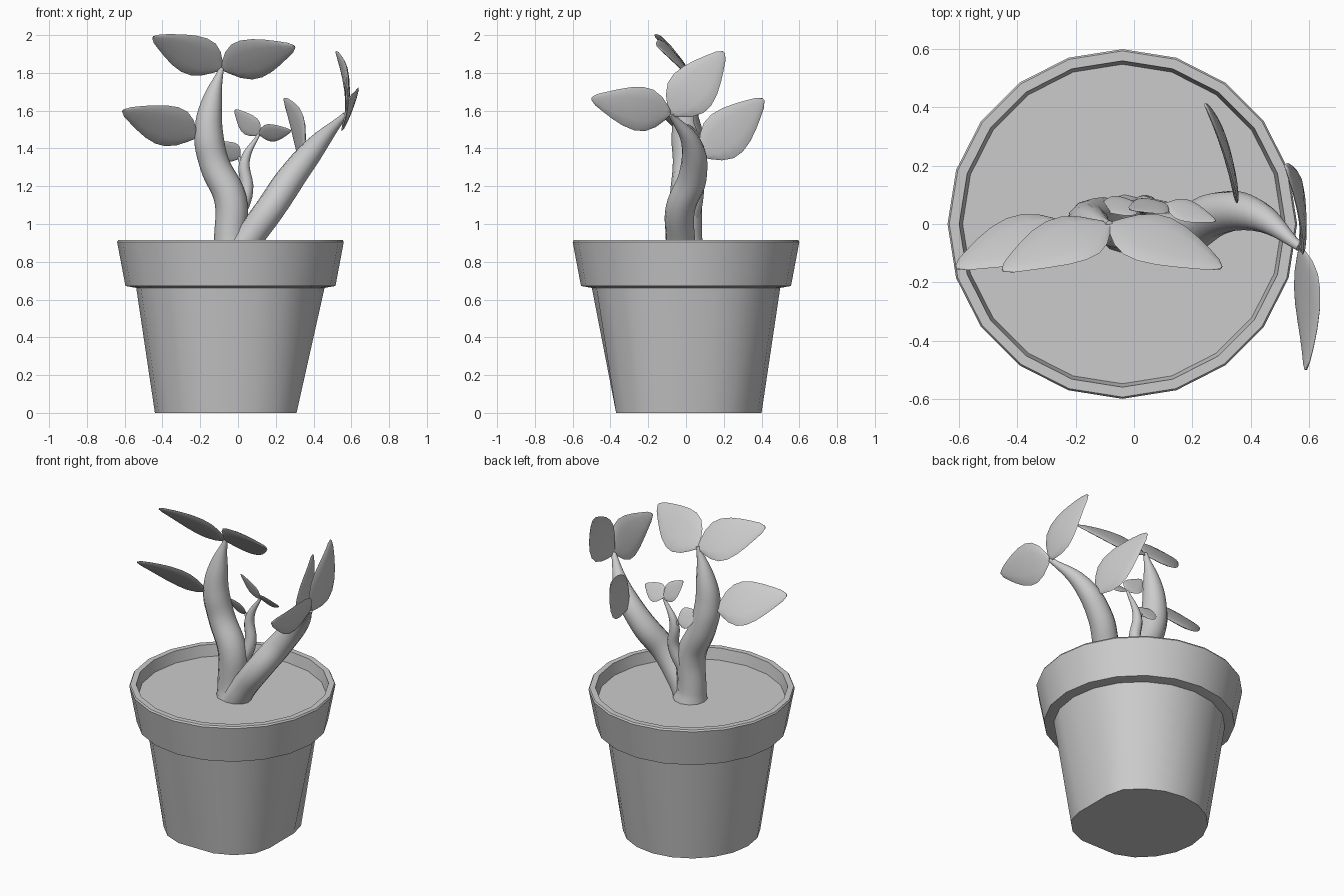
import bpy, bmesh, math
from mathutils import Vector as V

if "Cube" in bpy.data.objects:
    bpy.data.objects.remove(bpy.data.objects["Cube"])

SIDES = 20
POT_X = -0.04


def finish(name, bm, angle=40):
    bmesh.ops.recalc_face_normals(bm, faces=bm.faces)
    me = bpy.data.meshes.new(name)
    bm.to_mesh(me)
    bm.free()
    ob = bpy.data.objects.new(name, me)
    bpy.context.collection.objects.link(ob)
    smooth(ob, angle)
    return ob


def smooth(ob, angle):
    bpy.ops.object.select_all(action='DESELECT')
    ob.select_set(True)
    bpy.context.view_layer.objects.active = ob
    bpy.ops.object.shade_smooth_by_angle(angle=math.radians(angle))


def loft(name, rings, angle=40):
    """Skin a list of point rings and close both ends."""
    bm = bmesh.new()
    loops = [[bm.verts.new(p) for p in ring] for ring in rings]
    n = len(loops[0])
    for a, b in zip(loops, loops[1:]):
        for i in range(n):
            j = (i + 1) % n
            bm.faces.new((a[i], a[j], b[j], b[i]))
    bm.faces.new(loops[0])
    bm.faces.new(loops[-1])
    return finish(name, bm, angle)


def circle(r, z):
    return [V((POT_X + r * math.cos(i * math.tau / SIDES),
               r * math.sin(i * math.tau / SIDES), z)) for i in range(SIDES)]


def stem(name, pts):
    """Tapered tube through (x, y, z, radius) points."""
    cu = bpy.data.curves.new(name, 'CURVE')
    cu.dimensions = '3D'
    cu.bevel_depth = 1.0
    cu.bevel_resolution = 4
    cu.resolution_u = 6
    cu.use_fill_caps = True
    sp = cu.splines.new('BEZIER')
    sp.radius_interpolation = 'CARDINAL'
    sp.bezier_points.add(len(pts) - 1)
    for bp, (x, y, z, r) in zip(sp.bezier_points, pts):
        bp.co = (x, y, z)
        bp.radius = r
        bp.handle_left_type = bp.handle_right_type = 'AUTO'
    ob = bpy.data.objects.new(name, cu)
    bpy.context.collection.objects.link(ob)
    bpy.ops.object.select_all(action='DESELECT')
    ob.select_set(True)
    bpy.context.view_layer.objects.active = ob
    bpy.ops.object.convert(target='MESH')
    smooth(bpy.context.object, 60)


# half-width and thickness of a leaf along its length
LEAF = [(0, .08), (.06, .36), (.15, .7), (.27, .95), (.4, 1), (.55, .89),
        (.7, .68), (.83, .46), (.94, .26), (1, .06)]


def leaf(name, base, tip, width, normal, bow=0.0):
    base, tip = V(base), V(tip)
    axis = tip - base
    side = axis.cross(V(normal)).normalized()
    up = side.cross(axis).normalized()
    thick = 0.05 * width
    rings = []
    for t, w in LEAF:
        c = base + axis * t + up * bow * 4 * t * (1 - t)
        rings.append([c + side * (width / 2 * w * math.cos(a)) + up * (thick * (.3 + .7 * w) * math.sin(a))
                      for a in (k * math.tau / 12 for k in range(12))])
    loft(name, rings, 70)


# Pot body, with its worn front-right bottom edge
bottom = circle(0.40, 0)
for p in bottom:
    p.x = min(p.x, 0.31)
    p.y = max(p.y, -0.37)
loft("pot_body", [bottom, circle(0.50, 0.67)])

# Pot rim with hollow lip, closed by the soil surface
loft("pot_rim", [circle(0.50, 0.662), circle(0.556, 0.672), circle(0.60, 0.905),
                 circle(0.594, 0.915), circle(0.56, 0.915), circle(0.548, 0.842)], 35)
loft("soil", [circle(0.54, 0.80), circle(0.55, 0.843)])

# Stems
stem("main_stem", [(-.03, 0, .82, .105), (-.04, 0, .9, .087), (-.04, 0, 1.13, .086),
                   (-.125, .01, 1.32, .08), (-.155, 0, 1.48, .076),
                   (-.135, 0, 1.66, .052), (-.085, .0, 1.83, .012)])
stem("right_branch", [(-.01, -.02, .83, .085), (.06, -.03, .93, .078), (.17, -.03, 1.08, .078),
                      (.285, .035, 1.25, .075), (.42, .03, 1.42, .055), (.57, -.08, 1.58, .015)])
stem("small_sprout", [(-.01, .03, 1.04, .045), (.045, .06, 1.18, .036),
                      (.035, .07, 1.33, .027), (.11, .07, 1.475, .008)])
stem("sprout_twig", [(.035, .065, 1.28, .02), (.005, .07, 1.355, .008)])

# Leaves: base, tip, width, facing, bow
BACK = (0, .8, .6)
leaf("main_leaf_left", (-.085, 0, 1.82), (-.45, -.16, 1.99), .26, BACK, .01)
leaf("main_leaf_right", (-.085, 0, 1.82), (.30, -.15, 1.94), .27, BACK, .01)
leaf("main_leaf_lower", (-.22, 0, 1.46), (-.61, -.15, 1.60), .27, BACK, .01)
leaf("branch_leaf_front", (.57, -.08, 1.585), (.59, -.50, 1.665), .25, (.93, 0, -.35), .02)
leaf("branch_leaf_back", (.57, -.08, 1.575), (.52, .20, 1.91), .26, (.95, .15, .15), .03)
leaf("branch_leaf_lower", (.35, .08, 1.36), (.245, .41, 1.66), .26, (.95, .25, .05), .02)
leaf("sprout_leaf_left", (.11, .07, 1.47), (-.015, .05, 1.605), .12, BACK)
leaf("sprout_leaf_right", (.11, .07, 1.475), (.28, .01, 1.495), .12, BACK)
leaf("sprout_leaf_lower", (.01, .07, 1.35), (-.12, .05, 1.43), .13, BACK)
